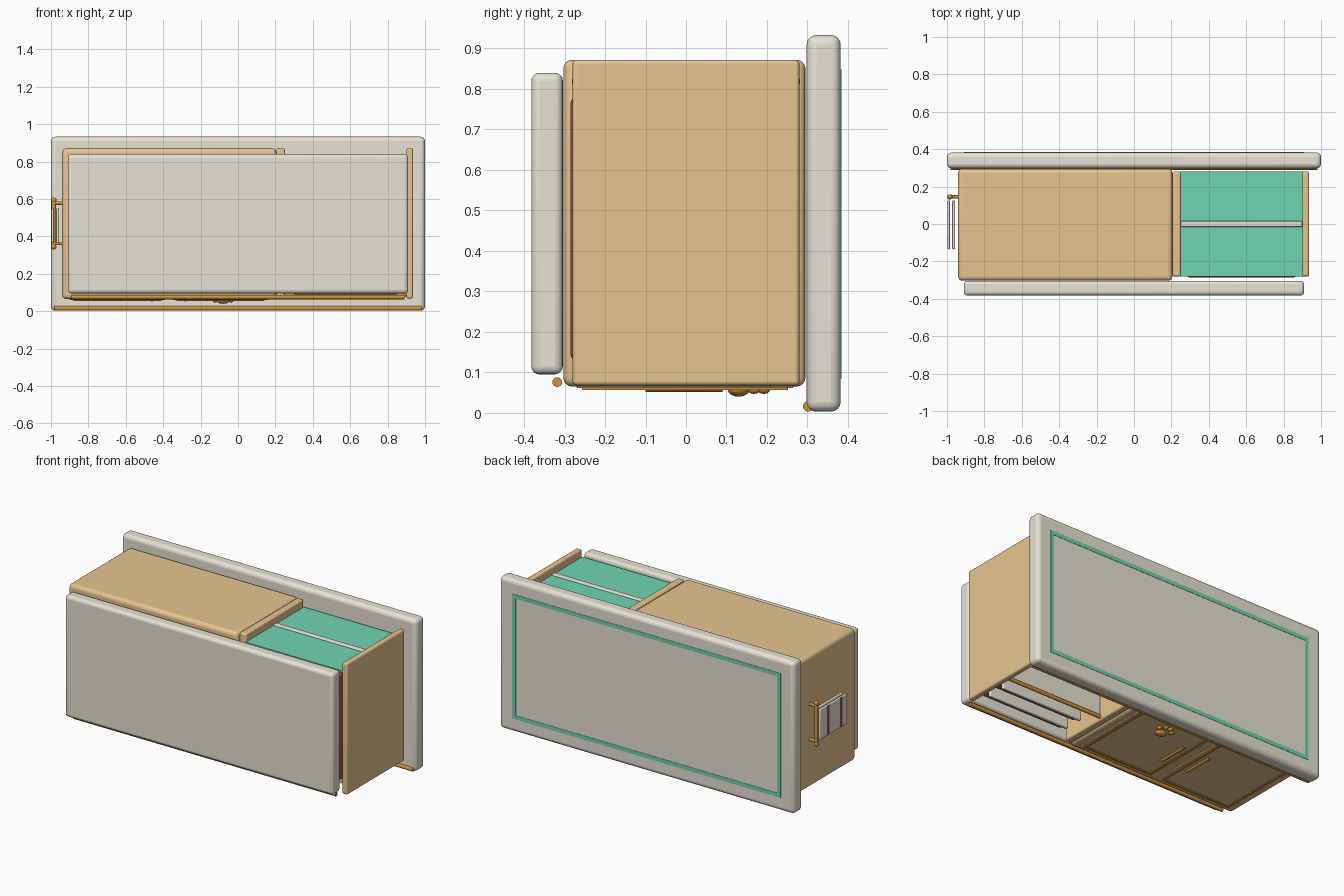
import bpy
from mathutils import Vector

if "Cube" in bpy.data.objects:
    bpy.data.objects.remove(bpy.data.objects["Cube"])


def material(name, color):
    m = bpy.data.materials.new(name)
    m.diffuse_color = (*color, 1)
    m.use_nodes = True
    m.node_tree.nodes["Principled BSDF"].inputs["Base Color"].default_value = m.diffuse_color
    return m


CREAM = material("cream", (0.80, 0.76, 0.66))
WOOD = material("wood", (0.80, 0.56, 0.28))
TEAL = material("teal", (0.16, 0.66, 0.45))
GOLD = material("brass", (0.65, 0.30, 0.04))
RED = material("dark_red", (0.42, 0.08, 0.10))


def smooth(o):
    bpy.ops.object.select_all(action='DESELECT')
    o.select_set(True)
    bpy.context.view_layer.objects.active = o
    bpy.ops.object.shade_smooth_by_angle()


def box(name, x, y, z, mat, bevel=0.0):
    """Box from (min, max) ranges with rounded edges."""
    bpy.ops.mesh.primitive_cube_add(size=1)
    o = bpy.context.object
    o.name = name
    for v in o.data.vertices:
        v.co = [r[0] if c < 0 else r[1] for c, r in zip(v.co, (x, y, z))]
    o.data.materials.append(mat)
    if bevel:
        b = o.modifiers.new("round", 'BEVEL')
        b.width = bevel
        b.segments = 4
        smooth(o)
    return o


def rod(name, a, b, r, mat=GOLD):
    a, b = Vector(a), Vector(b)
    bpy.ops.mesh.primitive_cylinder_add(vertices=20, radius=r, depth=(b - a).length,
                                        location=(a + b) / 2)
    o = bpy.context.object
    o.name = name
    o.rotation_euler = (b - a).to_track_quat('Z', 'Y').to_euler()
    o.data.materials.append(mat)
    smooth(o)


def ball(name, loc, scale, mat=GOLD):
    bpy.ops.mesh.primitive_uv_sphere_add(segments=24, ring_count=12, radius=1, location=loc)
    o = bpy.context.object
    o.name = name
    o.scale = scale
    o.data.materials.append(mat)
    smooth(o)


def frame(name, u, v, w, mat, place):
    """Four strips around a rectangle; place(u, v) gives box ranges."""
    strips = [((u[0], u[1]), (v[0], v[0] + w)), ((u[0], u[1]), (v[1] - w, v[1])),
              ((u[0], u[0] + w), (v[0] + w, v[1] - w)), ((u[1] - w, u[1]), (v[0] + w, v[1] - w))]
    for i, (su, sv) in enumerate(strips):
        box(f"{name}_{i}", *place(su, sv), mat)


# Main slabs: worktop, plinth, closed cabinet
box("worktop", (-1, 1), (0.298, 0.382), (0.003, 0.933), CREAM, 0.024)
box("plinth", (-0.91, 0.91), (-0.382, -0.304), (0.095, 0.84), CREAM, 0.02)
box("cabinet_body", (-0.94, 0.205), (-0.303, 0.295), (0.065, 0.872), WOOD, 0.022)

# Open shelf bay
box("bay_divider", (0.205, 0.25), (-0.28, 0.28), (0.068, 0.872), WOOD, 0.01)
box("bay_end_panel", (0.9, 0.936), (-0.28, 0.28), (0.068, 0.872), WOOD, 0.01)
box("bay_back", (0.245, 0.905), (-0.282, 0.282), (0.812, 0.824), TEAL)
box("middle_shelf", (0.25, 0.9), (-0.015, 0.015), (0.10, 0.832), CREAM, 0.006)
rod("shelf_rail", (0.25, 0.01, 0.09), (0.9, 0.01, 0.09), 0.011)

# Folded linens on the lower shelf
for i, y in enumerate((-0.25, -0.14)):
    box(f"red_linen_{i}", (0.28, 0.87), (y - 0.035, y + 0.035), (0.13, 0.78), RED, 0.015)
    box(f"linen_ledge_{i}", (0.3, 0.85), (y + 0.035, y + 0.055), (0.09, 0.79), CREAM, 0.006)

# Worktop inlay and brass edge rods
frame("worktop_inlay", (-0.91, 0.91), (0.085, 0.848), 0.024, TEAL,
      lambda u, v: (u, (0.375, 0.384), v))
rod("worktop_edge_rod", (-0.98, 0.302, 0.016), (0.98, 0.302, 0.016), 0.013)
rod("plinth_edge_rod", (-0.89, -0.318, 0.076), (0.89, -0.318, 0.076), 0.012)

# Two mirrored doors with brass frames and pulls
for side, s in (("right", 1), ("left", -1)):
    def door_x(a, b):
        return tuple(sorted((-0.37 + s * a, -0.37 + s * b)))
    box(f"{side}_door", door_x(0.02, 0.53), (-0.27, 0.265), (0.061, 0.08), WOOD, 0.004)
    frame(f"{side}_door_trim", door_x(0.04, 0.51), (-0.257, 0.252), 0.014, GOLD,
          lambda u, v: (u, v, (0.056, 0.068)))
    hx = -0.37 + s * 0.09
    rod(f"{side}_door_pull", (hx, -0.1, 0.064), (hx, 0.09, 0.064), 0.012)

# Paw ornament on the right door
ball("paw_pad", (-0.08, 0.13, 0.058), (0.034, 0.027, 0.018))
for i, (dx, y) in enumerate(((-0.042, 0.168), (-0.015, 0.192), (0.015, 0.192), (0.042, 0.168))):
    ball(f"paw_toe_{i}", (-0.08 + dx, y, 0.058), (0.014, 0.016, 0.011))

# Towel rail and hanging striped towel on the left side
rod("towel_rail", (-0.985, 0.145, 0.345), (-0.985, 0.145, 0.595), 0.011)
for i, z in enumerate((0.362, 0.578)):
    rod(f"rail_mount_{i}", (-0.935, 0.145, z), (-0.985, 0.145, z), 0.009)
for i, z in enumerate((0.345, 0.595)):
    ball(f"rail_end_{i}", (-0.985, 0.145, z), (0.014, 0.014, 0.014))
box("towel_outer", (-0.998, -0.984), (-0.135, 0.125), (0.365, 0.55), CREAM, 0.005)
box("towel_inner", (-0.972, -0.957), (-0.135, 0.125), (0.365, 0.55), CREAM, 0.005)
for i, y in enumerate((-0.08, 0.045)):
    box(f"towel_stripe_{i}", (-1.0, -0.99), (y - 0.008, y + 0.008), (0.367, 0.548), RED)
